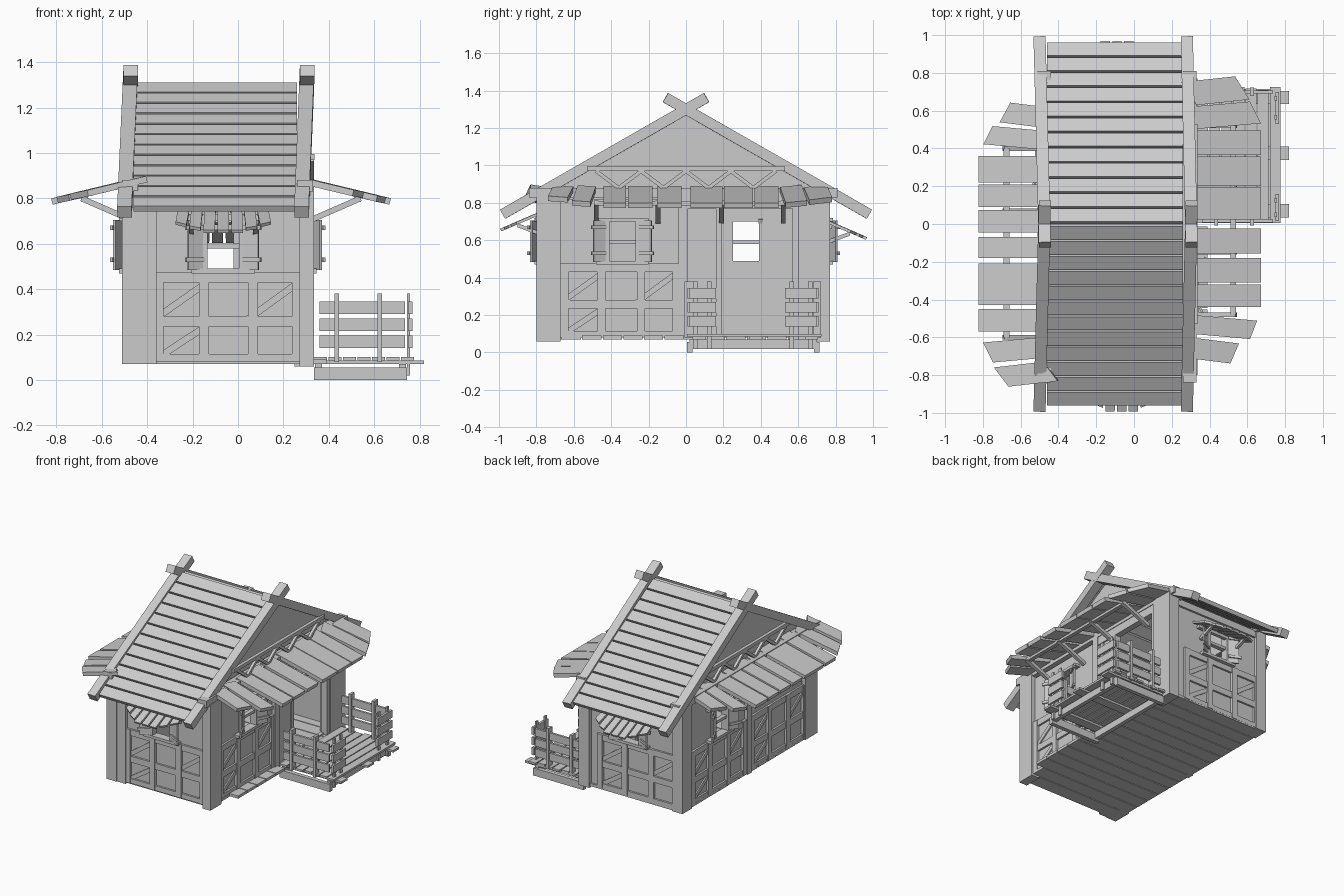
import bpy, bmesh
from mathutils import Matrix, Vector
from math import radians

if "Cube" in bpy.data.objects:
    bpy.data.objects.remove(bpy.data.objects["Cube"])

I = Matrix.Identity(4)


def box(x0, x1, y0, y1, z0, z1, M=I):
    return (M @ Matrix.Translation(((x0 + x1) / 2, (y0 + y1) / 2, (z0 + z1) / 2))
            @ Matrix.Diagonal((abs(x1 - x0), abs(y1 - y0), abs(z1 - z0), 1)))


def beam(p, q, w, t, M=I, skew=0):
    """Plank from p to q, width w sideways, thickness t, optionally slanted ends."""
    p, q = Vector(p), Vector(q)
    d = (q - p).normalized()
    s = Vector((0, 0, 1)).cross(d).normalized()
    R = Matrix((d, s, d.cross(s))).transposed().to_4x4()
    S = Matrix.Identity(4)
    S[0][1] = skew
    return (M @ Matrix.Translation((p + q) / 2) @ R @ S
            @ Matrix.Diagonal(((q - p).length, w, t, 1)))


def finish(name, bm):
    bmesh.ops.recalc_face_normals(bm, faces=bm.faces[:])
    me = bpy.data.meshes.new(name)
    bm.to_mesh(me)
    bm.free()
    bpy.context.collection.objects.link(bpy.data.objects.new(name, me))


def part(name, mats):
    bm = bmesh.new()
    for m in mats:
        bmesh.ops.create_cube(bm, size=1, matrix=m)
    finish(name, bm)


def wall_frame(origin, u, n):
    M = Matrix((Vector(u), Vector(n), Vector((0, 0, 1)))).transposed().to_4x4()
    M.translation = origin
    return M


front = wall_frame((-.09, -.78, 0), (1, 0, 0), (0, -1, 0))
back = wall_frame((-.09, .755, 0), (-1, 0, 0), (0, 1, 0))
right = wall_frame((.315, -.01, 0), (0, 1, 0), (1, 0, 0))
left = wall_frame((-.495, -.01, 0), (0, -1, 0), (-1, 0, 0))


# Walls: boards around an optional window opening centred at c
def wall(name, M, u0, u1, c=None, top=.82):
    w, n = .09, (-.035, -.01)
    b = [box(u0, u1, *n, .08, .48, M)]
    if c is None:
        b.append(box(u0, u1, *n, .48, top, M))
    else:
        b += [box(u0, c - w, *n, .48, top, M), box(c + w, u1, *n, .48, top, M),
              box(c - w, c + w, *n, .71, top, M)]
    part(name, b)


# Timber lattice with diagonal braces on the lower wall
def lattice(name, M, u0, u1):
    n = (-.015, .004)
    b = [box(u0, u1, *n, z, z + h, M) for z, h in ((.08, .035), (.235, .045), (.43, .045))]
    L = u1 - u0
    for f in (.03, .34, .67, .97):
        b.append(box(u0 + L * f - .022, u0 + L * f + .022, -.015, .008, .08, .475, M))
    b.append(beam((u0 + .02, -.006, .1), (u0 + .36 * L, -.006, .24), .01, .03, M))
    b.append(beam((u0 + .02, -.006, .28), (u0 + .36 * L, -.006, .43), .01, .03, M))
    b.append(beam((u0 + .64 * L, -.006, .27), (u0 + .96 * L, -.006, .42), .01, .03, M))
    part(name, b)


# Window with frame, cross bars and half-open shutters
def window(name, M, c):
    b = [box(c - .14, c + .14, -.03, .03, .47, .49, M), box(c - .14, c + .14, -.03, .03, .70, .72, M),
         box(c - .09, c + .09, -.02, .012, .58, .60, M)]
    for s in (-1, 1):
        b.append(box(c + s * .09, c + s * .07, -.03, .025, .48, .71, M))
        b.append(beam((c + s * .085, .015, .595), (c + s * .155, .05, .595), .012, .22, M))
        for z in (.53, .67):
            b.append(beam((c + s * .085, .025, z), (c + s * .165, .064, z), .012, .02, M))
    part(name, b)


# Slatted awning over a window
def awning(name, M, c, z):
    b = []
    for i in range(7):
        e = abs(i - 3)
        u, f = c + (i - 3) * .058, (.21, .21, .18, .14)[e]
        b.append(beam((u, 0, z), (u + (i - 3) * .004, f, z - f * .43), .05, .015, M,
                      (0, 0, .4, .6)[e] * (1 if i > 3 else -1)))
    b.append(box(c - .17, c + .17, 0, .025, z - .04, z - .015, M))
    for s in (-.14, .14):
        b.append(beam((c + s, 0, z - .11), (c + s, .12, z - .065), .02, .02, M))
    part(name, b)


for nm, M, c in (("front", front, .025), ("back", back, .0)):
    wall(nm + "_wall", M, -.40, .40, c)
    lattice(nm + "_lattice", M, -.28, .37)
    window(nm + "_window", M, c)
    awning(nm + "_window_awning", M, c, .745 if nm == "front" else .70)
wall("right_wall", right, -.77, 0, -.33)
wall("left_wall_back", left, -.77, 0, -.33)
wall("left_wall_front", left, 0, .77)
wall("right_wall_back", right, .60, .76)
for nm, M in (("right", right), ("left", left)):
    lattice(nm + "_lattice", M, -.66, -.02)
    window(nm + "_window", M, -.33)
lattice("left_front_lattice", left, .03, .68)

# Corner and middle posts, top plates
part("corner_posts", [box(-.51, -.43, -.80, -.66, .07, .84), box(-.43, -.36, -.795, -.77, .07, .82),
                      box(.27, .335, -.80, -.67, .06, .84), box(.25, .335, .60, .77, .06, .86),
                      box(-.51, -.43, .66, .77, .07, .84),
                      box(.28, .33, -.04, .01, .07, .85), box(-.51, -.47, -.04, .01, .07, .85)])
part("top_plates", [box(.26, .33, -.84, .81, .83, .88), box(-.51, -.44, -.84, .81, .83, .88),
                    box(-.5, .32, -.79, -.74, .78, .83), box(-.5, .32, .71, .76, .78, .83)])
# Doorway trim and side panel
part("door_frame", [box(.29, .315, .01, .17, .09, .83), box(.28, .325, .16, .19, .09, .83),
                    box(.28, .325, .57, .61, .09, .83), box(.28, .325, .01, .61, .77, .83)])

# Floor planks; those beside the door side stick out as a ledge
part("floor", [box(-.50, .39 if 1 < i < 7 else .325, -.775 + i * .11, -.775 + i * .11 + .103, .07, .09)
               for i in range(14)] + [box(x, x + .03, -.77, .75, .085, .1) for x in (-.47, -.1, .27)])

# Roof: horizontal boards and crossing verge beams on both slopes
K = .572
for nm, s in (("front", -1), ("back", 1)):
    b = []
    for i in range(12):
        y0, y1 = .005 + i * .08, .005 + i * .08 + .07
        b.append(beam((0, s * y0, 1.30 - K * y0), (0, s * y1, 1.30 - K * y1), .72, .028,
                      Matrix.Translation((-.10, 0, 0))))
    part(nm + "_roof_boards", b)
    part(nm + "_verge_beams", [beam((xl, s * .98, 1.3 - K * .98), (xh, -s * .11, 1.3 + K * .11), .064, .056)
                               for xl, xh in ((-.50, -.472), (.28, .305))])

# Gable triangles
bm = bmesh.new()
for x in (-.43, .24):
    tri = [(-.80, .82), (.80, .82), (0, 1.275)]
    a = [bm.verts.new((x - .01, y, z)) for y, z in tri]
    c = [bm.verts.new((x + .01, y, z)) for y, z in tri]
    bm.faces.new(a)
    bm.faces.new(c)
    for i in range(3):
        j = (i + 1) % 3
        bm.faces.new((a[i], a[j], c[j], c[i]))
finish("gables", bm)

# Decorative trusses in front of the gables
b = []
for x in (-.475, .325):
    b.append(box(x - .012, x + .012, -.53, .53, .97, .995))
    for i in range(8):
        za, zb = (.88, .97) if i % 2 else (.97, .88)
        b.append(beam((x, -.48 + i * .12, za), (x, -.36 + i * .12, zb), .02, .02))
part("gable_trusses", b)

# Side canopies: (centre y, width, outer x, slant)
R = ((.69, .13, .57, -.5), (.56, .12, .64, -.4), (.43, .13, .67, 0), (.28, .155, .67, 0), (.11, .17, .67, 0),
     (-.09, .13, .67, 0), (-.245, .13, .67, 0), (-.38, .12, .67, 0), (-.53, .10, .63, .3), (-.655, .11, .53, .3))
L = ((-.78, .11, .70, -.6), (-.65, .11, .77, -.4), (-.51, .12, .82, 0), (-.32, .22, .82, 0), (-.125, .11, .82, 0),
     (.015, .12, .82, 0), (.15, .12, .82, 0), (.29, .14, .82, 0), (.44, .10, .77, .4), (.56, .11, .68, .4))
for nm, data, s, x0 in (("right", R, 1, .29), ("left", L, -1, .44)):
    b = []
    for i, (y, w, x, k) in enumerate(data):
        yaw = .03 * (1 if y > 0 else -1) if k else 0
        b.append(beam((s * x0, y, .877), (s * x, y + yaw, .877 - (x - x0) * .24), w, .028, I, k))
    ym, xo = (.02 if s > 0 else -.1), x0 + .22
    b.append(box(s * xo, s * (xo + .03), ym - .5, ym + .5, .785, .81))
    for y in (-.5, -.17, .17, .5):
        b.append(beam((s * (x0 + .02), ym + y, .70), (s * (xo + .03), ym + y, .80), .025, .025))
    part(nm + "_canopy", b)

# Deck: frame, joists, boards along y
part("deck_frame", [box(.335, .745, .005, .035, 0, .055), box(.335, .745, .685, .715, 0, .055),
                    box(.34, .37, .02, .7, .02, .07), box(.71, .74, .02, .7, .02, .07)]
     + [box(.335, .82, y - .035, y + .035, .07, .085) for y in (.07, .375, .67)])
part("deck_boards", [box(.335 + i * .064, .392 + i * .064, .005 + (i % 2) * .008, .725 - (i % 3) * .008, .085, .1)
                     for i in range(7)])

# Railings: two side runs and two short returns beside the entry
b = []
for y in (.015, .70):
    b += [box(.36, .735, y - .008, y + .008, z, z + .055) for z in (.14, .215, .29)]
    b += [box(x - .01, x + .01, y - .022, y + .022, .08, .38) for x in (.435, .625)]
for y0, y1 in ((.015, .16), (.53, .70)):
    b += [box(.75, .768, y0, y1, z, z + .055) for z in (.14, .215, .29)]
    b += [box(.745, .757, y - .012, y + .012, .02, .38) for y in (y0 + .035, y1 - .035)]
part("deck_railings", b)
